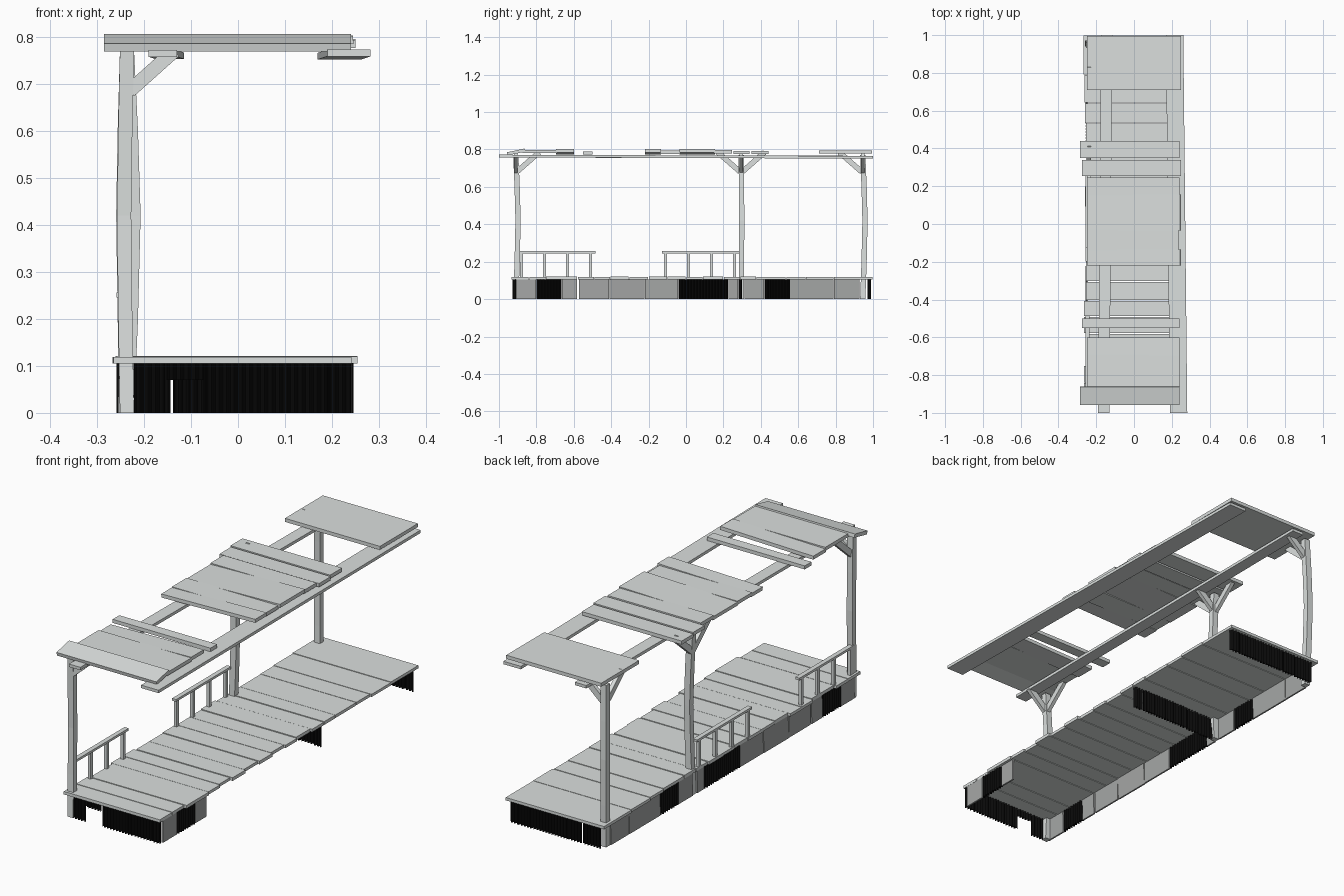
import bpy, bmesh, math, random
from mathutils import Vector, Euler

if "Cube" in bpy.data.objects:
    bpy.data.objects.remove(bpy.data.objects["Cube"], do_unlink=True)
random.seed(4)


def material(name, colour):
    m = bpy.data.materials.new(name)
    m.use_nodes = True
    m.diffuse_color = (*colour, 1)
    m.node_tree.nodes["Principled BSDF"].inputs["Base Color"].default_value = (*colour, 1)
    return m


WOOD = material("weathered wood", (0.71, 0.74, 0.73))
METAL = material("sheet metal", (0.38, 0.39, 0.385))
BLACK = material("black corrugated iron", (0.003, 0.003, 0.003))


def finish(name, bm, mat):
    bmesh.ops.recalc_face_normals(bm, faces=bm.faces)
    mesh = bpy.data.meshes.new(name)
    bm.to_mesh(mesh)
    bm.free()
    mesh.materials.append(mat)
    ob = bpy.data.objects.new(name, mesh)
    bpy.context.collection.objects.link(ob)
    return ob


def box(name, x, y, z, mat=WOOD, rot=(0, 0, 0)):
    """Box from (low, high) ranges, turned about its centre by degrees."""
    bm = bmesh.new()
    bmesh.ops.create_cube(bm, size=1)
    for v in bm.verts:
        v.co = Vector(v.co[i] * (r[1] - r[0]) for i, r in enumerate((x, y, z)))
    ob = finish(name, bm, mat)
    ob.location = [sum(r) / 2 for r in (x, y, z)]
    ob.rotation_euler = Euler([math.radians(a) for a in rot])


def timber(name, path, u, v):
    """Square timber through the path points; u and v are half-width vectors."""
    u, v = Vector(u), Vector(v)
    bm = bmesh.new()
    rings = [[bm.verts.new(Vector(p) + u * a + v * b)
              for a, b in ((-1, -1), (1, -1), (1, 1), (-1, 1))] for p in path]
    for r, s in zip(rings, rings[1:]):
        for i in range(4):
            bm.faces.new((r[i], r[i - 1], s[i - 1], s[i]))
    bm.faces.new(rings[0])
    bm.faces.new(rings[-1])
    finish(name, bm, WOOD)


def corrugated(name, a, b, low=0.0, high=0.106, pitch=0.016, depth=0.008):
    """Upright wavy sheet between two ground points."""
    a, b = Vector((*a, 0)), Vector((*b, 0))
    along = b - a
    side = Vector((-along.y, along.x, 0)).normalized()
    steps = round(along.length / pitch * 8)
    bm = bmesh.new()
    columns = []
    for i in range(steps + 1):
        p = a + along * i / steps + side * depth * math.sin(i * math.pi / 4)
        columns.append([bm.verts.new((p.x, p.y, z)) for z in (low, high)])
    for c, d in zip(columns, columns[1:]):
        bm.faces.new((c[0], d[0], d[1], c[1]))
    ob = finish(name, bm, BLACK)
    thick = ob.modifiers.new("thickness", "SOLIDIFY")
    thick.thickness = 0.002


# Deck planks
seams = [-0.935, -0.84, -0.75, -0.58, -0.49, -0.405, -0.305, -0.2, -0.1, 0.0, 0.09,
         0.2, 0.29, 0.375, 0.535, 0.64, 0.79, 1.0]
for i, (y0, y1) in enumerate(zip(seams, seams[1:])):
    box(f"deck_plank_{i + 1}", (-0.262 + random.uniform(-0.006, 0.01), 0.25 + random.uniform(-0.01, 0.007)),
        (y0 + 0.002, y1 - 0.002), (0.105, 0.12 + random.uniform(-0.002, 0.001)))

# Bowed posts
posts = {"front": (-0.91, -0.006, 0.012), "middle": (0.295, 0.014, 0.003), "back": (0.945, -0.008, 0.012)}
for name, (y, bx, by) in posts.items():
    path = [(-0.236 + bx * s, y + by * s, z) for z, s in ((0, 0), (0.2, 0.6), (0.42, 1), (0.6, 0.6), (0.77, 0))]
    timber(f"{name}_post", path, (0.015, 0, 0), (0, 0.014, 0))
    # Diagonal braces to the roof
    timber(f"{name}_cross_brace", [(-0.23, y, 0.685), (-0.135, y, 0.77)], (0.009, 0, -0.012), (0, 0.009, 0))
    for d in (-1, 1):
        if abs(y + d * 0.12) < 0.95:
            timber(f"{name}_side_brace_{'front' if d < 0 else 'back'}",
                   [(-0.236, y + d * 0.005, 0.68), (-0.236, y + d * 0.125, 0.785)],
                   (0.009, 0, 0), (0, 0.009, -0.011 * d))

# Roof bearers
timber("wide_bearer", [(0.236, -1, 0.765), (0.215, 1, 0.758)], (0.046, 0, 0), (0, 0, 0.007))
timber("narrow_bearer", [(-0.16, -1, 0.764), (-0.145, 1, 0.759)], (0.03, 0, 0), (0, 0, 0.007))

# Roof boards: x range, y range, base height, rotation
roof = [
    ((-0.285, 0.24), (-0.957, -0.86), 0.778, (12, 0, 0)),
    ((-0.25, 0.24), (-0.875, -0.69), 0.781, (0, 0, 0)),
    ((-0.25, 0.24), (-0.695, -0.6), 0.779, (0, -1.3, 0)),
    ((-0.275, 0.24), (-0.55, -0.5), 0.772, (0, 0, 0)),
    ((-0.25, 0.245), (-0.22, -0.135), 0.779, (0, -1.3, 0)),
    ((-0.25, 0.235), (-0.14, -0.03), 0.777, (0, 0, 0)),
    ((-0.25, 0.245), (-0.035, 0.155), 0.779, (0, -1.4, 0)),
    ((-0.25, 0.24), (0.15, 0.247), 0.779, (0, 0, 0)),
    ((-0.275, 0.25), (0.253, 0.34), 0.776, (0, 0, 0)),
    ((-0.285, 0.24), (0.35, 0.44), 0.776, (0, 0, 0)),
    ((-0.25, 0.25), (0.71, 0.995), 0.778, (0, 0, 0)),
]
for i, (x, y, z, rot) in enumerate(roof):
    box(f"roof_board_{i + 1}", x, y, (z, z + 0.017), rot=rot)

# Railings
for name, start in (("front", -0.88), ("middle", -0.11)):
    box(f"{name}_handrail", (-0.258, -0.236), (start - 0.018, start + 0.395), (0.245, 0.256))
    for i in range(4):
        y = start + i * 0.123
        box(f"{name}_baluster_{i + 1}", (-0.255, -0.24), (y - 0.008, y + 0.008), (0.115, 0.246))


# Flat skirting sheets along the sides
def skirt(name, x, lean, spans):
    for i, (y0, y1) in enumerate(spans):
        box(f"{name}_{i + 1}", (x - 0.004, x + 0.004), (y0 + 0.002, y1 - 0.002), (0, 0.106), METAL,
            (0, random.uniform(0, lean), 0))


skirt("right_skirt", -0.25, 3, [(-0.91, -0.8), (-0.665, -0.58), (-0.575, -0.41), (-0.41, -0.22), (-0.22, -0.04),
                                (0.225, 0.28), (0.31, 0.42), (0.555, 0.79), (0.79, 0.93)])
skirt("left_skirt", 0.237, 0, [(-0.91, -0.8), (-0.665, -0.58)])

# Corrugated skirting
for i, (y0, y1) in enumerate([(-0.8, -0.665), (-0.04, 0.225), (0.42, 0.555)]):
    corrugated(f"right_corrugated_sheet_{i + 1}", (-0.25, y0), (-0.25, y1))
corrugated("left_corrugated_sheet", (0.235, -0.8), (0.235, -0.665))
for i, (x0, x1, low) in enumerate([(-0.22, -0.155, 0), (-0.15, -0.075, 0.07), (-0.068, 0.19, 0), (0.194, 0.24, 0)]):
    corrugated(f"front_corrugated_sheet_{i + 1}", (x0, -0.92), (x1, -0.92), low)
for name, y in (("middle", 0.29), ("back", 0.98)):
    for i, (x0, x1) in enumerate([(-0.24, -0.145), (-0.138, -0.072), (-0.068, 0.19), (0.194, 0.24)]):
        corrugated(f"{name}_corrugated_sheet_{i + 1}", (x0, y), (x1, y))
